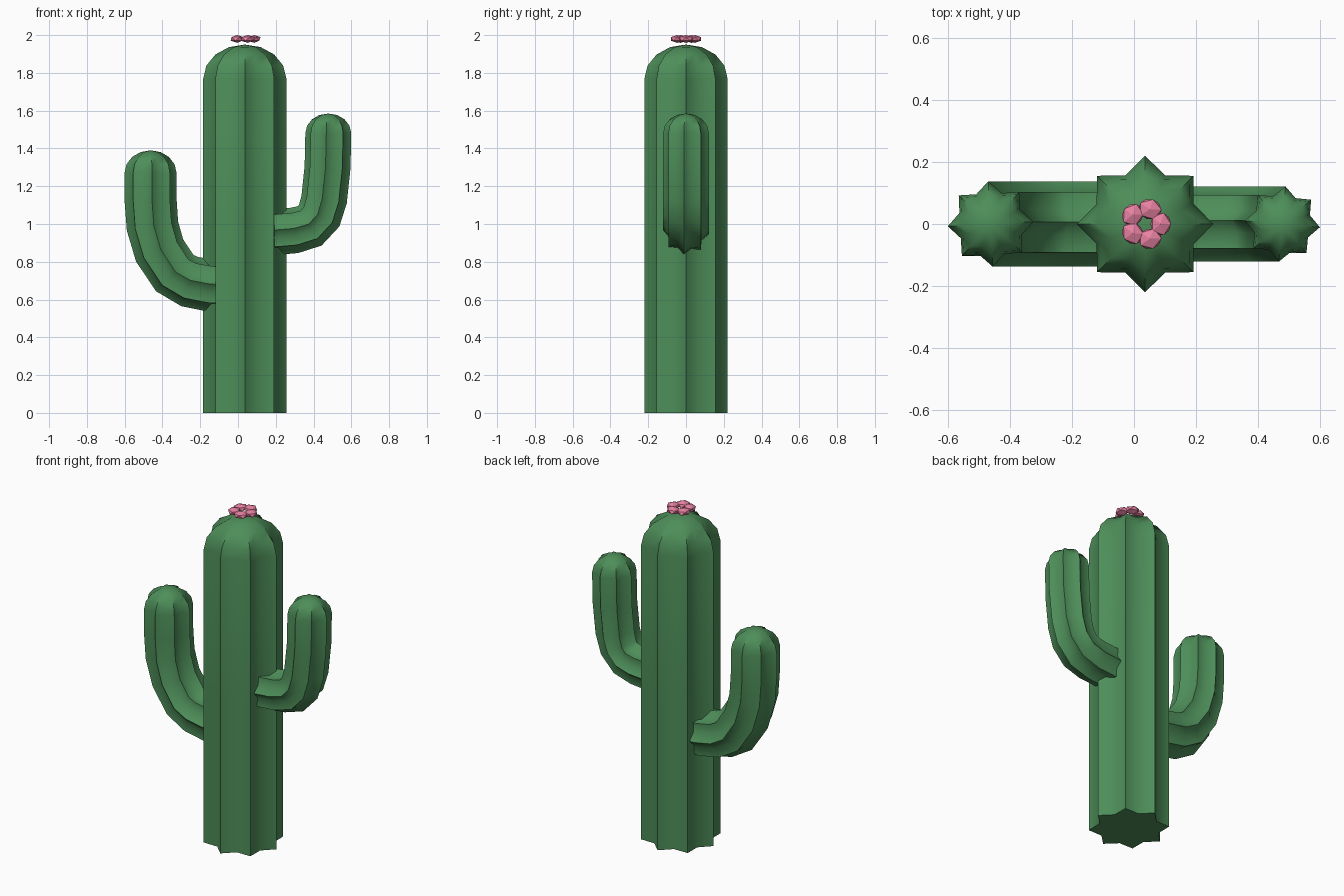
import bpy, bmesh, math
from mathutils import Vector, Matrix

if "Cube" in bpy.data.objects:
    bpy.data.objects.remove(bpy.data.objects["Cube"])


def material(name, color):
    m = bpy.data.materials.new(name)
    m.diffuse_color = color
    m.use_nodes = True
    m.node_tree.nodes["Principled BSDF"].inputs["Base Color"].default_value = m.diffuse_color
    return m


green = material("cactus_green", (0.075, 0.27, 0.10, 1))
pink = material("petal_pink", (0.80, 0.22, 0.36, 1))
CX = 0.036


def finish(bm, name, mat, angle=None):
    bmesh.ops.recalc_face_normals(bm, faces=bm.faces)
    me = bpy.data.meshes.new(name)
    bm.to_mesh(me)
    bm.free()
    me.materials.append(mat)
    ob = bpy.data.objects.new(name, me)
    bpy.context.collection.objects.link(ob)
    if angle:
        bpy.ops.object.select_all(action='DESELECT')
        ob.select_set(True)
        bpy.context.view_layer.objects.active = ob
        bpy.ops.object.shade_smooth_by_angle(angle=math.radians(angle))
    return ob


def ribbed_stem(name, path, radius, dome, phase=0, ribs=8, valley=0.77):
    """Sweep a ribbed star section along an x-z path and close it with a dome."""
    pts = [Vector((x, 0, z)) for x, z in path]
    sections = []
    for i, p in enumerate(pts):
        t = (pts[min(i + 1, len(pts) - 1)] - pts[max(i - 1, 0)]).normalized()
        if i == len(pts) - 1:
            t = Vector((0, 0, 1))
        sections.append((p, t, radius))
    for a in (22.5, 45, 67.5):
        a = math.radians(a)
        sections.append((pts[-1] + Vector((0, 0, dome * math.sin(a))),
                         Vector((0, 0, 1)), radius * math.cos(a)))
    bm = bmesh.new()
    rings = []
    n = ribs * 2
    for p, t, r in sections:
        u, v = Vector((t.z, 0, -t.x)), Vector((0, 1, 0))
        ring = []
        for k in range(n):
            a = math.tau * k / n + math.radians(phase)
            rr = r * (valley if k % 2 else 1)
            ring.append(bm.verts.new(p + u * rr * math.cos(a) + v * rr * math.sin(a)))
        rings.append(ring)
    for lo, hi in zip(rings, rings[1:]):
        for k in range(n):
            j = (k + 1) % n
            bm.faces.new((lo[k], lo[j], hi[j], hi[k]))
    tip = bm.verts.new(pts[-1] + Vector((0, 0, dome)))
    for k in range(n):
        bm.faces.new((rings[-1][k], rings[-1][(k + 1) % n], tip))
    bm.faces.new(rings[0][::-1])
    return finish(bm, name, green, 55)


# Trunk
ribbed_stem("trunk", [(CX, 0), (CX, 0.9), (CX, 1.77)], 0.22, 0.18)

# Upturned arms
ribbed_stem("left_arm", [(-0.05, 0.67), (-0.15, 0.675), (-0.255, 0.695), (-0.335, 0.74),
                         (-0.415, 0.86), (-0.453, 0.99), (-0.463, 1.13), (-0.463, 1.27)],
            0.138, 0.12, 3)
ribbed_stem("right_arm", [(0.1, 0.96), (0.2, 0.958), (0.298, 0.966), (0.38, 0.99),
                          (0.43, 1.045), (0.456, 1.13), (0.474, 1.3), (0.478, 1.48)],
            0.122, 0.105, -5)

# Flower: five flattened petals
bm = bmesh.new()
for i in range(5):
    m = (Matrix.Translation((CX, 0, 1.98)) @ Matrix.Rotation(math.tau * i / 5, 4, 'Z')
         @ Matrix.Translation((0.05, 0, 0)) @ Matrix.Diagonal((0.037, 0.042, 0.021, 1)))
    bmesh.ops.create_icosphere(bm, subdivisions=1, radius=1, matrix=m)
finish(bm, "flower", pink)
